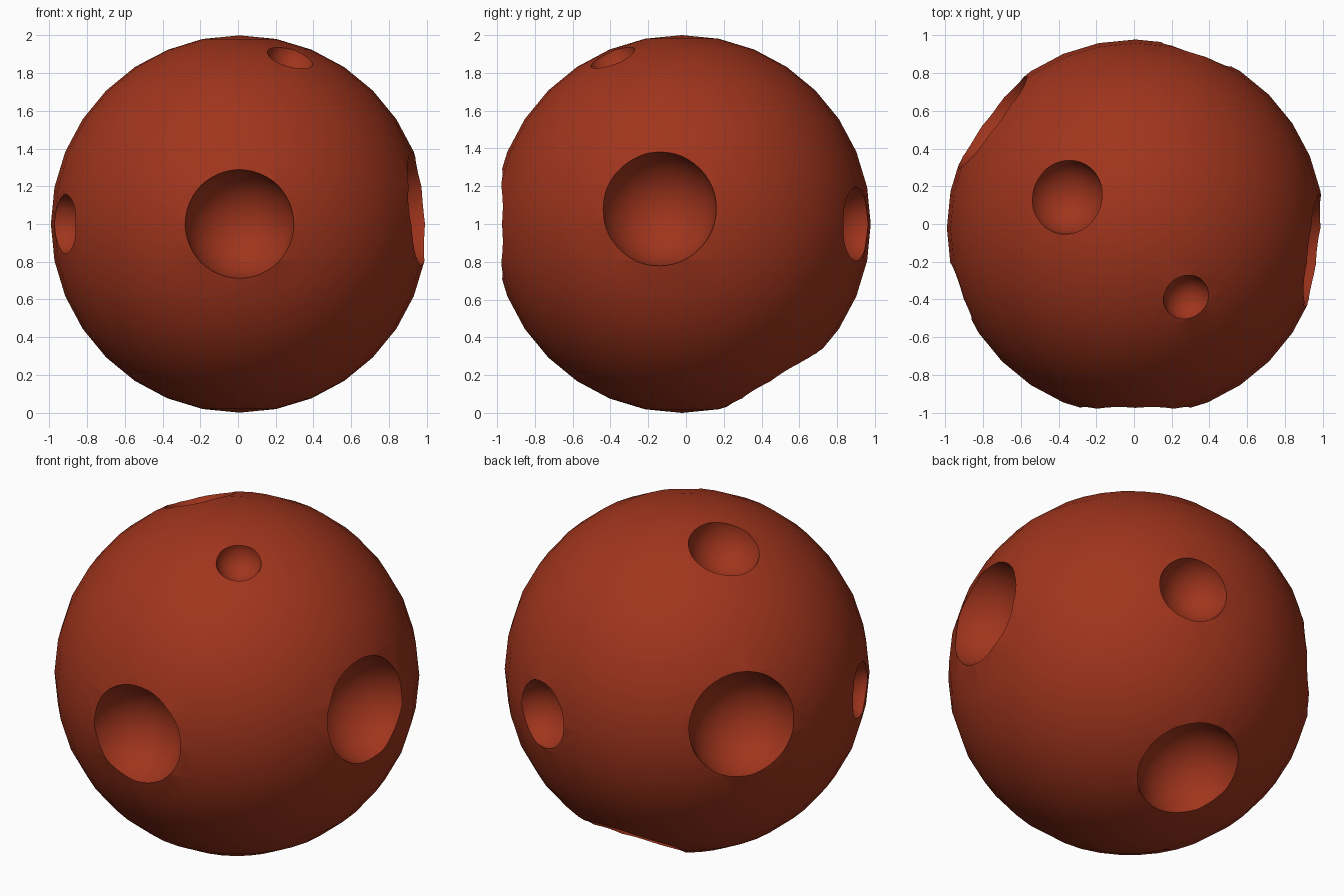
import bpy
from math import sqrt, radians
from mathutils import Vector

if "Cube" in bpy.data.objects:
    bpy.data.objects.remove(bpy.data.objects["Cube"])

CENTER = Vector((0.008, -0.022, 1.0))

# Crater direction from the ball centre, and rim radius
CRATERS = [
    ((0.0, -1.0, 0.0), 0.29),       # front
    ((0.99, -0.124, 0.084), 0.304),  # right
    ((-0.80, 0.593, 0.097), 0.305),  # back left
    ((0.0, 0.515, -0.857), 0.295),   # under the back
    ((-0.37, 0.168, 0.914), 0.20),   # top left
    ((0.33, 0.943, 0.0), 0.197),     # back
    ((-0.94, -0.34, 0.0), 0.16),     # left
    ((0.271, -0.369, 0.889), 0.125),  # top front
]


def uv_ball(name, radius, loc, segs, rings):
    bpy.ops.mesh.primitive_uv_sphere_add(segments=segs, ring_count=rings,
                                         radius=radius, location=loc)
    ob = bpy.context.object
    ob.name = name
    return ob


# Main ball
ball = uv_ball("cratered_ball", 1.0, CENTER, 32, 16)
mat = bpy.data.materials.new("rust_red")
mat.diffuse_color = (0.35, 0.035, 0.012, 1.0)
mat.use_nodes = True
mat.node_tree.nodes["Principled BSDF"].inputs["Base Color"].default_value = mat.diffuse_color
ball.data.materials.append(mat)

# Craters: spheres centred just above the surface are cut away
for i, (direction, rim) in enumerate(CRATERS):
    d = Vector(direction).normalized()
    lift = 0.2 * rim
    dist = sqrt(1 - rim * rim) + lift
    radius = sqrt(rim * rim + lift * lift)
    cutter = uv_ball(f"crater_cutter_{i}", radius, CENTER + d * dist, 48, 24)
    cutter.rotation_mode = 'QUATERNION'
    cutter.rotation_quaternion = d.to_track_quat('Z', 'Y')
    cutter.data.materials.append(mat)
    cutter.hide_render = True
    mod = ball.modifiers.new("crater", 'BOOLEAN')
    mod.operation = 'DIFFERENCE'
    mod.solver = 'EXACT'
    mod.object = cutter
    bpy.context.view_layer.update()
    bpy.ops.object.select_all(action='DESELECT')
    ball.select_set(True)
    bpy.context.view_layer.objects.active = ball
    bpy.ops.object.modifier_apply(modifier=mod.name)
    bpy.data.objects.remove(cutter, do_unlink=True)

# Smooth surface with crisp crater rims
ball.select_set(True)
bpy.context.view_layer.objects.active = ball
bpy.ops.object.shade_smooth_by_angle(angle=radians(30))
